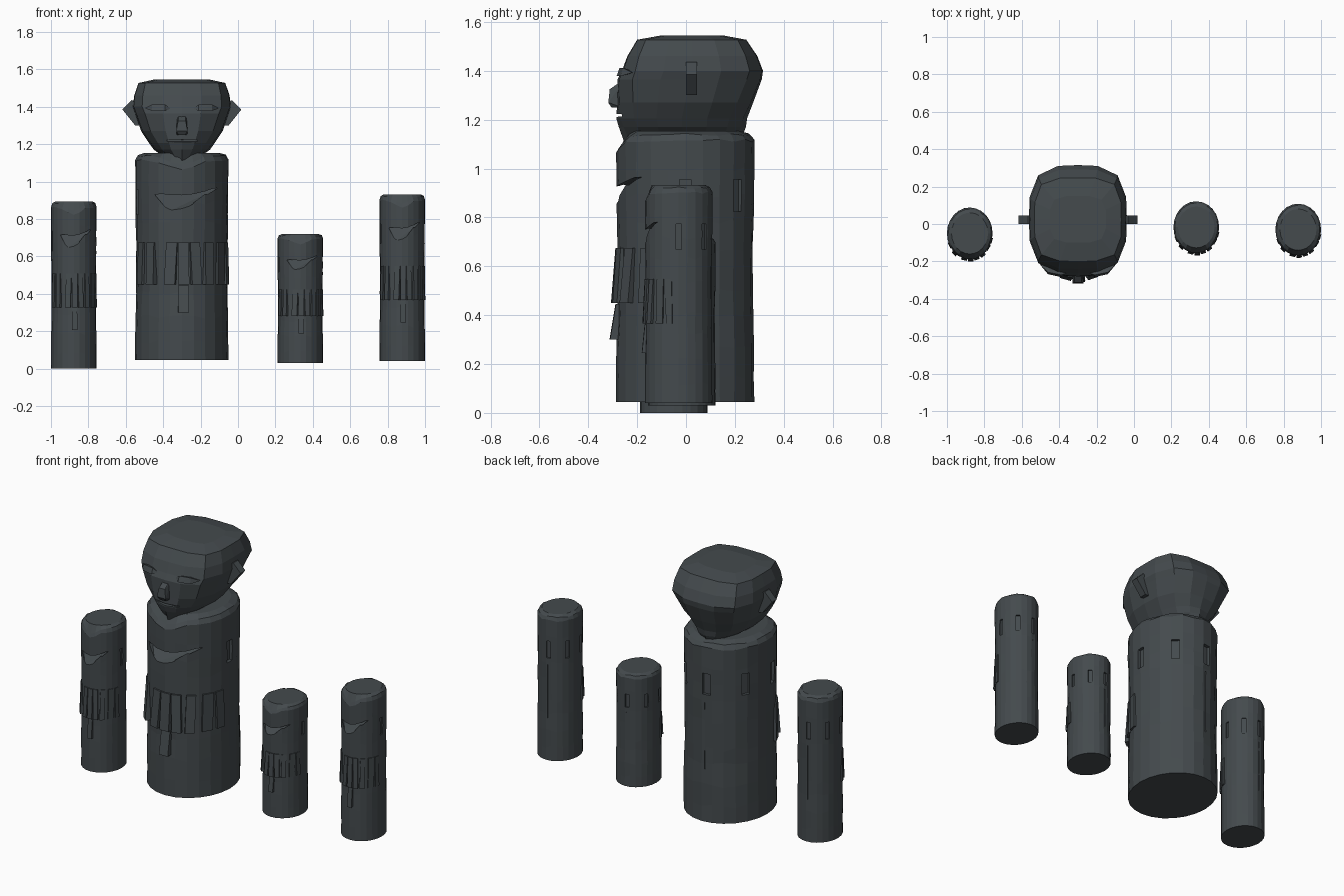
import bpy, bmesh, math, random
from mathutils import Vector

if "Cube" in bpy.data.objects:
    bpy.data.objects.remove(bpy.data.objects["Cube"])

random.seed(4)
RX, RY, CX = 0.25, 0.283, -0.30

stone = bpy.data.materials.new("dark_grey_stone")
stone.diffuse_color = (0.058, 0.069, 0.075, 1)
stone.use_nodes = True
stone.node_tree.nodes["Principled BSDF"].inputs["Base Color"].default_value = stone.diffuse_color


def make(name, bm):
    bmesh.ops.recalc_face_normals(bm, faces=bm.faces)
    me = bpy.data.meshes.new(name)
    bm.to_mesh(me)
    bm.free()
    me.materials.append(stone)
    ob = bpy.data.objects.new(name, me)
    bpy.context.collection.objects.link(ob)
    return ob


def hull(bm, pts):
    """Add a closed convex block through the given points."""
    tmp = bmesh.new()
    for p in pts:
        tmp.verts.new(p)
    res = bmesh.ops.convex_hull(tmp, input=tmp.verts[:])
    loose = [v for v in tmp.verts if not v.link_faces]
    bmesh.ops.delete(tmp, geom=loose, context='VERTS')
    me = bpy.data.meshes.new("tmp")
    tmp.to_mesh(me)
    tmp.free()
    bm.from_mesh(me)
    bpy.data.meshes.remove(me)


def loft(rings):
    """Skin a list of closed rings and cap both ends."""
    bm = bmesh.new()
    rows = [[bm.verts.new(p) for p in r] for r in rings]
    n = len(rows[0])
    for a, b in zip(rows, rows[1:]):
        for i in range(n):
            j = (i + 1) % n
            bm.faces.new((a[i], a[j], b[j], b[i]))
    bm.faces.new(rows[0][::-1])
    bm.faces.new(rows[-1])
    return bm


def block(bm, az, z0, z1, w, top, bottom, depth, tilt=0.0):
    """Slab lying against the oval pillar at one angle."""
    a = math.radians(az)
    c, s = math.cos(a), math.sin(a)
    n = Vector((c / RX, s / RY, 0)).normalized()
    t = Vector((-n.y, n.x, 0))
    p = Vector((RX * c, RY * s, 0))
    pts = []
    for z, out, sh in ((z0, bottom, -tilt), (z1, top, tilt)):
        for side in (-w / 2, w / 2):
            for o in (out, -depth):
                pts.append(p + t * (side + sh) + n * o + Vector((0, 0, z)))
    hull(bm, pts)


def carve(ob, cutter):
    """Subtract the cutter for good, then discard it."""
    cutter.hide_render = True
    m = ob.modifiers.new("carve", 'BOOLEAN')
    m.operation, m.solver, m.object = 'DIFFERENCE', 'EXACT', cutter
    bpy.context.view_layer.update()
    dg = bpy.context.evaluated_depsgraph_get()
    me = bpy.data.meshes.new_from_object(ob.evaluated_get(dg))
    ob.modifiers.clear()
    ob.data = me
    bpy.data.objects.remove(cutter)


# --- pillar body: chiselled oval column -------------------------------------
N = 24
levels = [(0, 1), (0.1, 1), (0.23, 1), (0.36, 0.985), (0.45, 0.98), (0.62, 0.985),
          (0.74, 0.99), (0.84, 0.995), (0.95, 1), (1.075, 1), (1.1, 0.94), (1.108, 0.8)]
rings = []
for k, (z, s) in enumerate(levels):
    ring = []
    for i in range(N):
        a = 2 * math.pi * i / N
        front = max(0, -math.sin(a))
        r, zz = s, z
        if 0 < k < 9:
            r += random.uniform(-0.014, 0.006)
            zz += random.uniform(-0.012, 0.012)
        if k in (9, 10):
            zz -= 0.045 * front ** 12 + random.uniform(0, 0.012)
        ring.append((RX * r * math.cos(a), RY * r * math.sin(a), zz))
    rings.append(ring)
body = make("large_pillar_body", loft(rings))

# cuts: slots round the back, a crack, and the slanted front notch
cut = bmesh.new()
for az in (0, 50, 97, 148, 195):
    block(cut, az, 0.78, 0.91, 0.048, 0.03, 0.03, 0.022)
block(cut, 95, 0.32, 0.73, 0.007, 0.03, 0.03, 0.012)


def on_front(x, z, k):
    return (x, -RY * k * math.sqrt(1 - (x / RX) ** 2), z)


top_edge = [(-0.145, 0.885), (0.01, 0.868), (0.19, 0.92)]
low_edge = [(-0.07, 0.795), (0.02, 0.81)]
hull(cut, [on_front(x, z, k) for x, z in top_edge for k in (1.12, 0.84)]
     + [on_front(x, z, 1.03) for x, z in low_edge])
carve(body, make("body_cutter", cut))

# --- carved hands and front strip -------------------------------------------
bm = bmesh.new()
fingers = [(-152, 0.06, 0.004), (-131, 0.055, -0.006), (-103.5, 0.06, 0.004),
           (-88, 0.06, 0.0), (-73, 0.055, -0.003), (-55.5, 0.055, 0.005),
           (-34, 0.065, 0.004), (-17, 0.055, -0.004)]
for az, w, tilt in fingers:
    edge = abs(az + 90) > 50
    block(bm, az, 0.405, 0.63, w, 0.002, 0.006 if edge else 0.02, 0.03, tilt)
block(bm, -88, 0.255, 0.4, 0.058, 0.002, 0.026, 0.03)
hands = make("large_pillar_hands", bm)

# --- place the large pillar and three scaled copies ------------------------
spots = [("left_pillar", -0.878, -0.05, 0.0, 0.807),
         ("right_inner_pillar", 0.333, -0.017, 0.03, 0.622),
         ("right_outer_pillar", 0.878, -0.03, 0.04, 0.805)]
for name, x, y, z, h in spots:
    for src, part in ((body, "body"), (hands, "hands")):
        ob = bpy.data.objects.new(name + "_" + part, src.data)
        ob.location, ob.scale = (x, y, z), (0.488, 0.488, h)
        bpy.context.collection.objects.link(ob)
for ob in (body, hands):
    ob.location = (CX, -0.003, 0.045)

# --- head: squared-off rings (z, half width, front, back, squareness) --------
sections = [(1.10, 0.05, -0.25, 0.22, 1.8), (1.17, 0.15, -0.275, 0.245, 2.0),
            (1.205, 0.175, -0.285, 0.25, 2.2), (1.27, 0.218, -0.282, 0.275, 2.6),
            (1.365, 0.25, -0.28, 0.31, 3.0), (1.40, 0.262, -0.262, 0.315, 3.3),
            (1.46, 0.255, -0.24, 0.292, 3.5), (1.527, 0.232, -0.2, 0.247, 4.0),
            (1.545, 0.15, -0.1, 0.15, 4.0)]
rings = []
for z, hw, yf, yb, n in sections:
    ring = []
    for i in range(16):
        a = 2 * math.pi * i / 16
        c, s = math.cos(a), math.sin(a)
        k = (abs(c) ** n + abs(s) ** n) ** (-1 / n)
        ring.append((hw * c * k, (yf + yb) / 2 + (yb - yf) / 2 * s * k, z))
    rings.append(ring)
head = make("head", loft(rings))

# mouth slit
cut = bmesh.new()
hull(cut, [(x, y, z) for x in (-0.095, 0.095) for y, z in
           ((-0.35, 1.207), (-0.35, 1.228), (-0.262, 1.213), (-0.262, 1.222))])
carve(head, make("mouth_cutter", cut))
head.location.x = CX

# nose
bm = bmesh.new()
hull(bm, [(sx * w, y, z) for sx in (-1, 1) for w, y, z in
          ((0.018, -0.275, 1.35), (0.02, -0.312, 1.325), (0.03, -0.318, 1.27),
           (0.018, -0.305, 1.25), (0.03, -0.26, 1.25), (0.025, -0.26, 1.35))])
make("nose", bm).location.x = CX

# eyes and ears, mirrored
for side, sx in (("left", -1), ("right", 1)):
    bm = bmesh.new()
    hull(bm, [(sx * x, y, z) for x, y, z in
              ((0.06, -0.262, 1.39), (0.09, -0.272, 1.412), (0.16, -0.258, 1.412),
               (0.2, -0.22, 1.392), (0.16, -0.268, 1.378), (0.09, -0.284, 1.378),
               (0.125, -0.2, 1.395))])
    make(side + "_eye", bm).location.x = CX
    bm = bmesh.new()
    hull(bm, [(sx * x, y, z) for y in (0.0, 0.046) for x, z in
              ((0.318, 1.385), (0.268, 1.435), (0.225, 1.42), (0.215, 1.3), (0.25, 1.3))])
    make(side + "_ear", bm).location.x = CX
